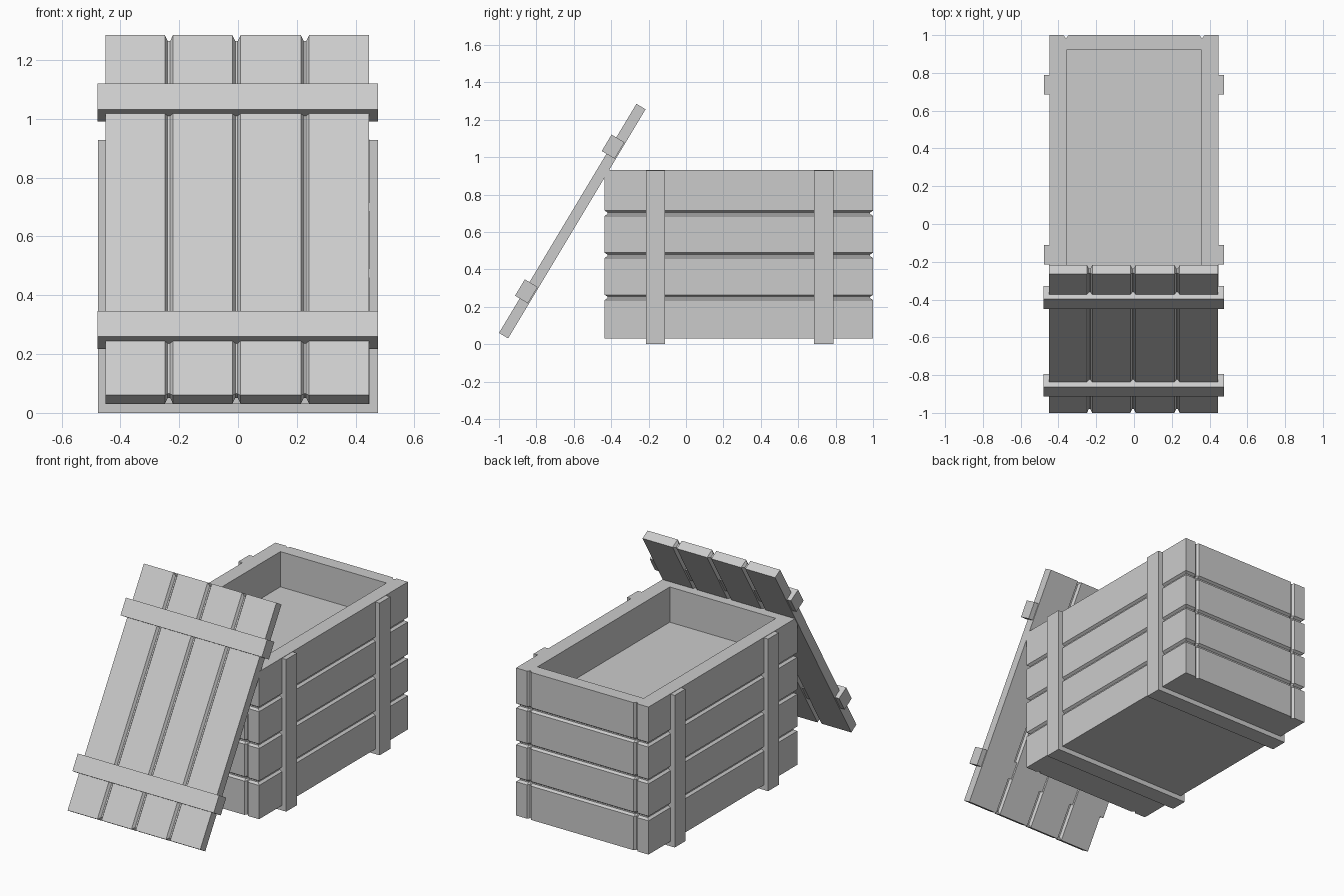
import bpy, bmesh, math
from mathutils import Matrix

if "Cube" in bpy.data.objects:
    bpy.data.objects.remove(bpy.data.objects["Cube"])

GROOVE = 0.015  # depth of the V grooves between planks


def finish(name, bm, matrix=None):
    bmesh.ops.recalc_face_normals(bm, faces=bm.faces[:])
    mesh = bpy.data.meshes.new(name)
    bm.to_mesh(mesh)
    bm.free()
    ob = bpy.data.objects.new(name, mesh)
    bpy.context.collection.objects.link(ob)
    if matrix:
        ob.matrix_world = matrix
    return ob


def stations(start, joints, end):
    """Positions along the plank stack, each with its inset."""
    out = [(start, 0)]
    for j in joints:
        out += [(j - .014, 0), (j - .004, GROOVE), (j + .004, GROOVE), (j + .014, 0)]
    return out + [(end, 0)]


def bridge(bm, a, b):
    n = len(a)
    for i in range(n):
        k = (i + 1) % n
        bm.faces.new((a[i], a[k], b[k], b[i]))


def loft(bm, rings):
    loops = [[bm.verts.new(p) for p in ring] for ring in rings]
    for a, b in zip(loops, loops[1:]):
        bridge(bm, a, b)
    return loops


def prism(name, profile, axis_range, place, matrix=None):
    bm = bmesh.new()
    loops = loft(bm, [[place(u, v, t) for u, v in profile] for t in axis_range])
    for l in loops:
        bm.faces.new(l)
    return finish(name, bm, matrix)


# Crate body: plank outline with corner-joint notches on both ends
X, Y0, Y1 = .447, -.435, 1.0


def outline(d):
    x, y0, y1 = X - d, Y0 + d, Y1 - d
    n, w = .36, .013
    half = [(-n - w, 0), (-n - .003, GROOVE), (-n + .003, GROOVE), (-n + w, 0)]
    edge = half + [(-u, v) for u, v in reversed(half)]
    return ([(-x, y0)] + [(u, y0 + v) for u, v in edge] + [(x, y0)]
            + [(x, y1)] + [(u, y1 - v) for u, v in reversed(edge)] + [(-x, y1)])


bm = bmesh.new()
loops = loft(bm, [[(x, y, z) for x, y in outline(d)]
                  for z, d in stations(.03, (.25, .475, .70), .93)])
bm.faces.new(loops[0])
hole = [(-.358, -.355), (.358, -.355), (.358, .92), (-.358, .92)]
inner = loft(bm, [[(x, y, z) for x, y in hole] for z in (.93, .715)])
bm.faces.new(inner[1])
bm.edges.ensure_lookup_table()
rim = [bm.edges.get((l[i], l[(i + 1) % len(l)]))
       for l in (loops[-1], inner[0]) for i in range(len(l))]
bmesh.ops.triangle_fill(bm, edges=rim, use_beauty=True)
finish("crate_body", bm)

# U-shaped battens wrapping the sides and the underside
U = [(-.476, 0), (.476, 0), (.476, .928), (.425, .928),
     (.425, .035), (-.425, .035), (-.425, .928), (-.476, .928)]
for name, y in (("front_batten", -.215), ("back_batten", .685)):
    prism(name, U, (y, y + .103), lambda u, v, t: (u, t, v))

# Leaning lid, built flat and then tilted
tilt = Matrix.Translation((0, -1, .06)) @ Matrix.Rotation(math.radians(59.04), 4, 'X')
L, T = 1.4286, .057
bm = bmesh.new()
loops = loft(bm, [[(x, d, -d), (x, L - d, -d), (x, L - d, d - T), (x, d, d - T)]
                  for x, d in stations(-.45, (-.235, -.005, .228), .445)])
bm.faces.new(loops[0])
bm.faces.new(loops[-1])
finish("lid_planks", bm, tilt)

# Lid battens, sunk through most of the lid thickness
for name, y in (("lid_lower_batten", .215), ("lid_upper_batten", 1.117)):
    prism(name, [(y, -.051), (y + .102, -.051), (y + .102, .029), (y, .029)],
          (-.478, .476), lambda u, v, t: (t, u, v), tilt)
